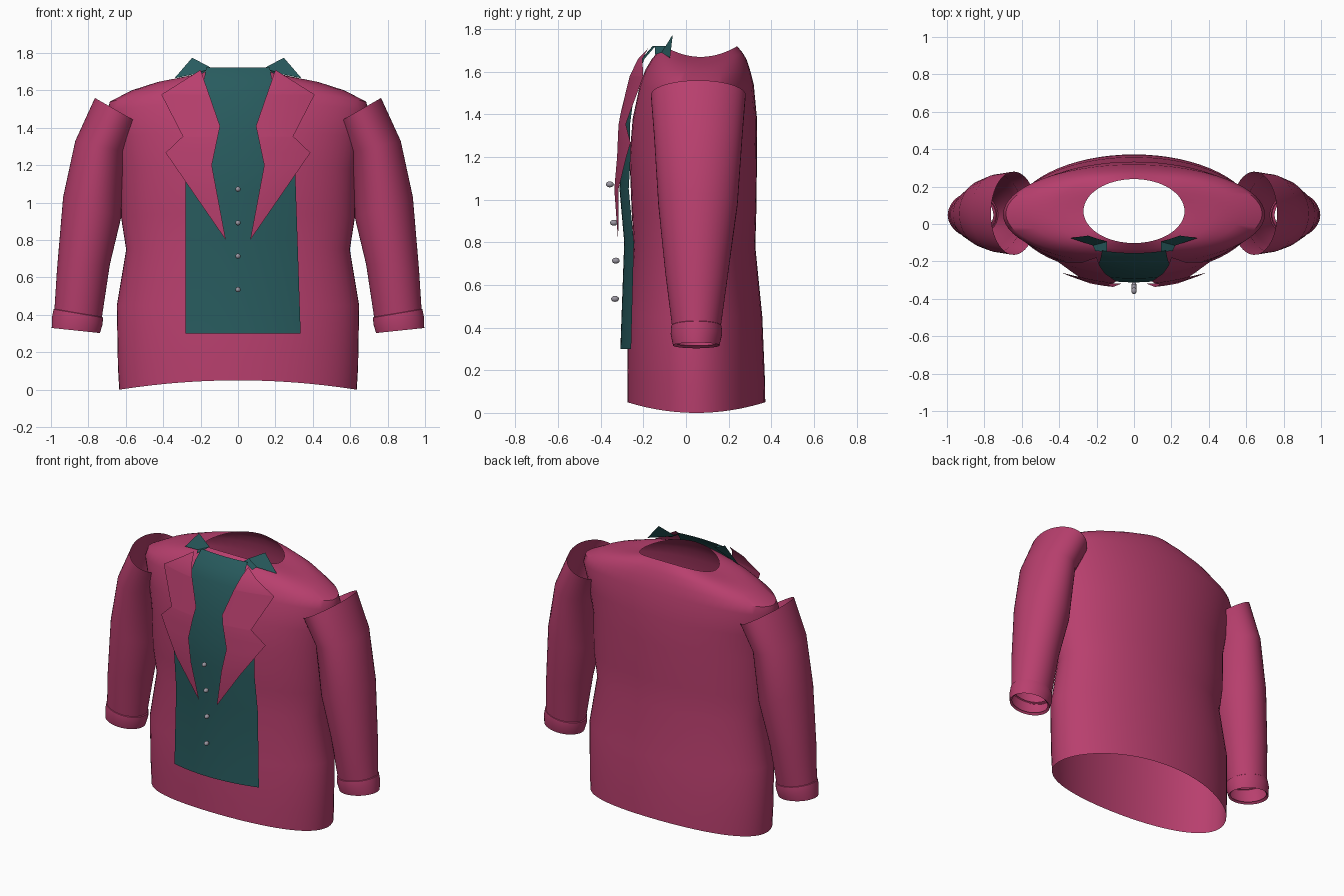
import bpy
import bmesh
from math import cos, sin, tau
from mathutils import Vector

if "Cube" in bpy.data.objects:
    bpy.data.objects.remove(bpy.data.objects["Cube"])


def material(name, rgb, rough):
    m = bpy.data.materials.new(name)
    m.use_nodes = True
    m.diffuse_color = (*rgb, 1)
    bsdf = m.node_tree.nodes["Principled BSDF"]
    bsdf.inputs["Base Color"].default_value = (*rgb, 1)
    bsdf.inputs["Roughness"].default_value = rough
    return m


raspberry = material("raspberry cloth", (0.48, 0.05, 0.155), 0.7)
teal = material("dark teal cloth", (0.021, 0.105, 0.112), 0.7)
grey = material("grey button", (0.33, 0.31, 0.36), 0.5)


def finish(name, bm, mat, smooth=True):
    bmesh.ops.recalc_face_normals(bm, faces=bm.faces)
    mesh = bpy.data.meshes.new(name)
    bm.to_mesh(mesh)
    bm.free()
    mesh.materials.append(mat)
    ob = bpy.data.objects.new(name, mesh)
    bpy.context.collection.objects.link(ob)
    if smooth:
        bpy.ops.object.select_all(action="DESELECT")
        ob.select_set(True)
        bpy.context.view_layer.objects.active = ob
        bpy.ops.object.shade_smooth_by_angle(angle=0.7)
    return ob


def loft(name, rings, mat, n=48):
    """Open tube through rings of (centre, side vector, depth vector, side lift)."""
    bm = bmesh.new()
    rows = []
    for c, u, v, lift in rings:
        row = []
        for i in range(n):
            a = tau * i / n
            p = c + u * cos(a) + v * sin(a)
            p.z += lift * cos(a) ** 2
            row.append(bm.verts.new(p))
        rows.append(row)
    for a, b in zip(rows, rows[1:]):
        for i in range(n):
            j = (i + 1) % n
            bm.faces.new((a[i], a[j], b[j], b[i]))
    return finish(name, bm, mat)


def interp(table, z):
    """Piecewise linear lookup in (z, value) pairs."""
    for (z0, a), (z1, b) in zip(table, table[1:]):
        if z <= z1:
            return a + (b - a) * max(0, z - z0) / (z1 - z0)
    return table[-1][1]


# Jacket body: front z, side z, half width, front y, back y
body = [
    (0.05, 0.00, 0.635, -0.275, 0.372),
    (0.16, 0.12, 0.642, -0.275, 0.370),
    (0.45, 0.45, 0.648, -0.272, 0.358),
    (0.78, 0.75, 0.598, -0.245, 0.325),
    (0.95, 0.92, 0.625, -0.255, 0.330),
    (1.20, 1.18, 0.630, -0.265, 0.333),
    (1.38, 1.35, 0.660, -0.250, 0.333),
    (1.54, 1.49, 0.700, -0.216, 0.318),
    (1.61, 1.54, 0.685, -0.190, 0.300),
    (1.66, 1.60, 0.570, -0.160, 0.283),
    (1.69, 1.645, 0.430, -0.135, 0.265),
    (1.72, 1.67, 0.270, -0.102, 0.240),
]
loft("jacket_body",
     [(Vector((0, (f + b) / 2, zf)), Vector((w, 0, 0)),
       Vector((0, (b - f) / 2, 0)), zs - zf) for zf, zs, w, f, b in body],
     raspberry, 64)

# Sleeves and cuffs: outer x, z, inner x, z, front y, back y
sleeve = [
    (0.765, 1.56, 0.520, 1.42, -0.165, 0.280),
    (0.870, 1.33, 0.598, 1.27, -0.150, 0.265),
    (0.935, 1.03, 0.625, 0.92, -0.130, 0.242),
    (0.968, 0.64, 0.685, 0.67, -0.097, 0.198),
    (0.982, 0.42, 0.728, 0.385, -0.065, 0.163),
]
cuff = [
    (0.975, 0.435, 0.735, 0.395, -0.060, 0.157),
    (0.986, 0.430, 0.722, 0.385, -0.069, 0.167),
    (0.994, 0.390, 0.724, 0.350, -0.072, 0.170),
    (0.996, 0.330, 0.738, 0.303, -0.061, 0.157),
    (0.980, 0.340, 0.752, 0.315, -0.050, 0.146),
]


def arm_rings(table, s):
    out = []
    for ox, oz, ix, iz, f, b in table:
        o, i = Vector((s * ox, 0, oz)), Vector((s * ix, 0, iz))
        mid = (o + i) / 2 + Vector((0, (f + b) / 2, 0))
        out.append((mid, (o - i) / 2, Vector((0, (b - f) / 2, 0)), 0))
    return out


for side, s in (("left", 1), ("right", -1)):
    loft(side + "_sleeve", arm_rings(sleeve, s), raspberry)
    loft(side + "_cuff", arm_rings(cuff, s), raspberry)

# Curve of the shirt front, as y for each height
front = [(0.3, -0.308), (0.8, -0.290), (1.05, -0.312), (1.35, -0.292),
         (1.58, -0.245), (1.66, -0.210), (1.722, -0.155)]


def sheet(name, edge_a, edge_b, offset, mat, s=1, cols=10):
    """Cloth panel between two edges given as (z, x), draped on the front."""
    zs = {z for z, _ in edge_a + edge_b}
    lo, hi = min(zs), max(zs)
    zs = sorted(zs | {z for z, _ in front if lo < z < hi})
    bm = bmesh.new()
    rows = []
    for z in zs:
        a, b = interp(edge_a, z), interp(edge_b, z)
        row = []
        for i in range(cols + 1):
            x = a + (b - a) * i / cols
            y = interp(front, z) + 0.45 * x * x - offset
            row.append(bm.verts.new((s * x, y, z)))
        rows.append(row)
    for r, t in zip(rows, rows[1:]):
        for i in range(cols):
            bm.faces.new((r[i], r[i + 1], t[i + 1], t[i]))
    bmesh.ops.remove_doubles(bm, verts=bm.verts, dist=0.0005)
    return finish(name, bm, mat)


# Shirt front panel
sheet("shirt_front",
      [(0.3, -0.28), (1.2, -0.28), (1.45, -0.22), (1.722, -0.17)],
      [(0.3, 0.335), (1.2, 0.305), (1.45, 0.22), (1.722, 0.17)],
      0, teal, cols=16)

# Notched lapels
lapel_inner = [(0.8, 0.065), (1.2, 0.14), (1.41, 0.096), (1.71, 0.2)]
lapel_outer = [(0.8, 0.065), (1.267, 0.387), (1.355, 0.295),
               (1.578, 0.41), (1.71, 0.2)]

# Collar flap and the band that joins it to the shirt
flap = [(0.145, -0.095, 1.722), (0.245, -0.062, 1.775),
        (0.340, -0.075, 1.665), (0.220, -0.115, 1.690)]
band = [(0.145, -0.147, 1.722), (0.145, -0.095, 1.722),
        (0.220, -0.115, 1.690), (0.205, -0.145, 1.680)]

for side, s in (("left", 1), ("right", -1)):
    sheet(side + "_lapel", lapel_inner, lapel_outer, 0.03, raspberry, s)
    bm = bmesh.new()
    for poly in (flap, band):
        bm.faces.new([bm.verts.new((s * x, y, z)) for x, y, z in poly])
    bmesh.ops.remove_doubles(bm, verts=bm.verts, dist=0.0005)
    finish(side + "_collar", bm, teal, smooth=False)

# Buttons
for k, (y, z) in enumerate([(-0.333, 0.535), (-0.329, 0.714),
                            (-0.338, 0.892), (-0.357, 1.072)]):
    bm = bmesh.new()
    bmesh.ops.create_uvsphere(bm, u_segments=16, v_segments=10, radius=0.014)
    bmesh.ops.scale(bm, vec=(1, 1.3, 1), verts=bm.verts)
    bmesh.ops.translate(bm, vec=(0, y, z), verts=bm.verts)
    finish("button_" + str(k + 1), bm, grey)
